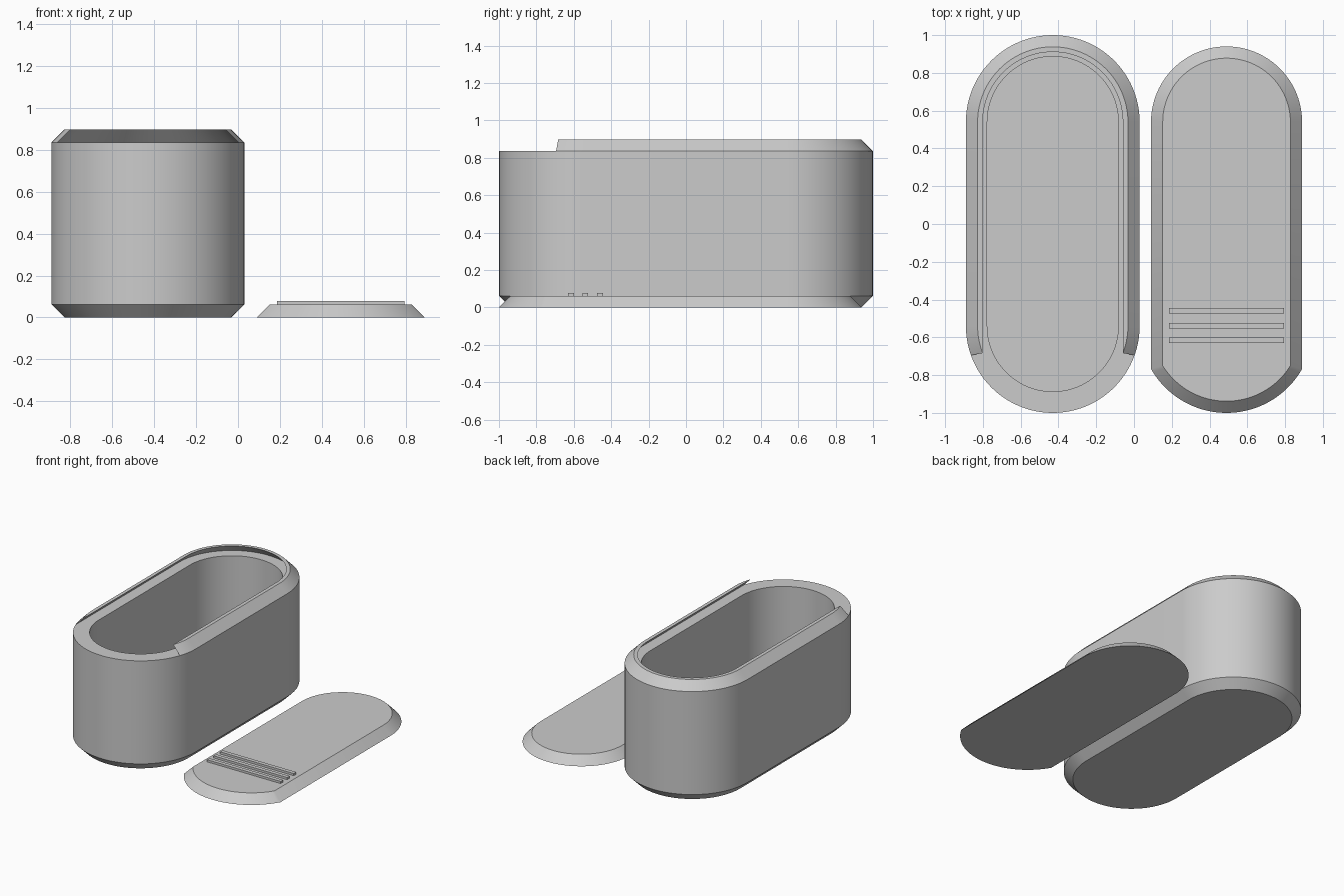
import bpy
import bmesh
from math import asin, cos, pi, sin

if "Cube" in bpy.data.objects:
    bpy.data.objects.remove(bpy.data.objects["Cube"])

BOX_X, LID_X = -0.43, 0.49      # centre lines of the two parts
ARC_Y = 0.54                    # centres of the round ends
R = 0.46                        # outer radius of the box
BEVEL = 0.062
RIM_Z, TOP_Z = 0.835, 0.897
SEGMENTS = 48

grey = bpy.data.materials.new("plain_grey")
grey.use_nodes = True
grey.diffuse_color = (0.6, 0.6, 0.6, 1)
grey.node_tree.nodes["Principled BSDF"].inputs["Base Color"].default_value = (0.6, 0.6, 0.6, 1)


def outline(half_width, front_radius, front_y=-ARC_Y):
    """Round back end of half_width, front arc of front_radius cut to that width."""
    spread = asin(min(1, half_width / front_radius))
    back = [(half_width * cos(a), ARC_Y + half_width * sin(a))
            for a in (pi * i / SEGMENTS for i in range(SEGMENTS + 1))]
    front = [(front_radius * sin(a), front_y - front_radius * cos(a))
             for a in (spread * (2 * i / SEGMENTS - 1) for i in range(SEGMENTS + 1))]
    return back + front


def loft(name, x, layers):
    """Closed solid through (z, outline) layers."""
    bm = bmesh.new()
    rings = [[bm.verts.new((x + px, py, z)) for px, py in pts] for z, pts in layers]
    bm.faces.new(rings[0][::-1])
    bm.faces.new(rings[-1])
    for low, high in zip(rings, rings[1:]):
        for i in range(len(low)):
            j = (i + 1) % len(low)
            bm.faces.new((low[i], low[j], high[j], high[i]))
    bmesh.ops.recalc_face_normals(bm, faces=bm.faces)
    mesh = bpy.data.meshes.new(name)
    bm.to_mesh(mesh)
    bm.free()
    mesh.materials.append(grey)
    obj = bpy.data.objects.new(name, mesh)
    bpy.context.collection.objects.link(obj)
    return obj


def select(obj):
    bpy.ops.object.select_all(action='DESELECT')
    obj.select_set(True)
    bpy.context.view_layer.objects.active = obj


def cut(target, cutter):
    mod = target.modifiers.new("cut", 'BOOLEAN')
    mod.operation, mod.solver, mod.object = 'DIFFERENCE', 'EXACT', cutter
    select(target)
    bpy.ops.object.modifier_apply(modifier=mod.name)
    bpy.data.objects.remove(cutter)


# Box: stadium body with bevelled base and rim
box = loft("box", BOX_X, [
    (0, outline(R - BEVEL, R - BEVEL)),
    (BEVEL, outline(R, R)),
    (RIM_Z, outline(R, R)),
    (TOP_Z, outline(R - BEVEL, R - BEVEL))])

# Dovetail slot, open at the front
slot_top = TOP_Z + 0.02
slot_width = 0.433
narrow = slot_width - (slot_top - RIM_Z)
cut(box, loft("slot_cutter", BOX_X, [
    (RIM_Z, outline(slot_width, R, -1.2)),
    (slot_top, outline(narrow, R, -1.2))]))

# Hollow inside
cut(box, loft("cavity_cutter", BOX_X, [
    (BEVEL, outline(0.347, 0.347)),
    (RIM_Z + 0.02, outline(0.347, 0.347))]))

# Sliding lid with sloping edges
lid = loft("sliding_lid", LID_X, [
    (0, outline(0.4, R)),
    (BEVEL, outline(0.4 - BEVEL, R - BEVEL))])

# Finger grips across the lid
for n, y in enumerate((-0.615, -0.538, -0.46)):
    bpy.ops.mesh.primitive_cube_add(size=1, location=(LID_X, y, 0.064))
    grip = bpy.context.object
    grip.name = f"finger_grip_{n + 1}"
    grip.scale = (0.61, 0.03, 0.028)
    grip.data.materials.append(grey)

for part in (box, lid):
    select(part)
    bpy.ops.object.shade_smooth_by_angle(angle=pi / 6)
